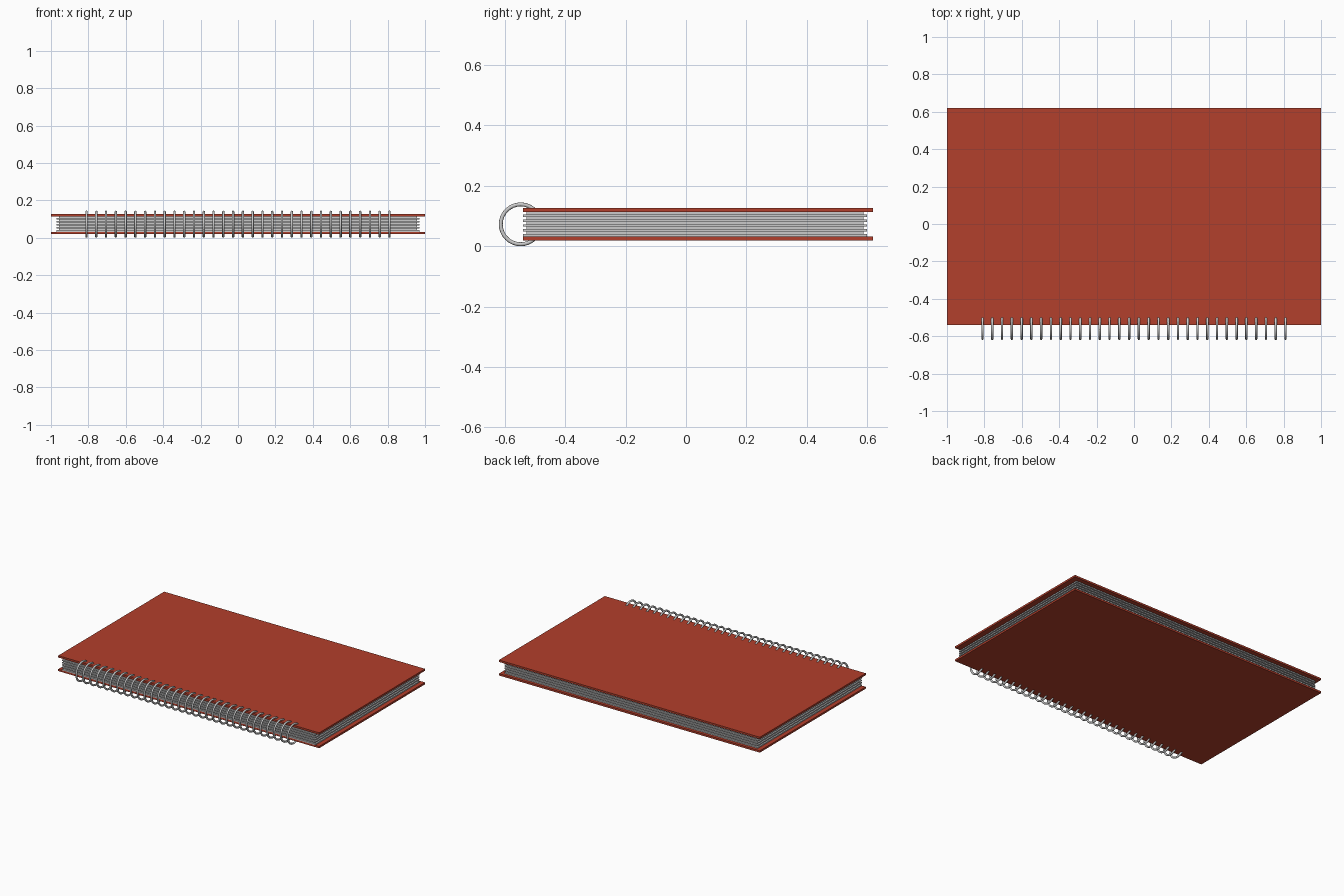
import bpy, math

if "Cube" in bpy.data.objects:
    bpy.data.objects.remove(bpy.data.objects["Cube"])

def material(name, rgba):
    m = bpy.data.materials.new(name)
    m.diffuse_color = rgba
    m.use_nodes = True
    m.node_tree.nodes["Principled BSDF"].inputs["Base Color"].default_value = m.diffuse_color
    return m

def slab(name, x0, x1, y0, y1, z0, z1, mat=None):
    bpy.ops.mesh.primitive_cube_add(size=1, location=((x0 + x1) / 2, (y0 + y1) / 2, (z0 + z1) / 2))
    ob = bpy.context.object
    ob.name = name
    ob.scale = (x1 - x0, y1 - y0, z1 - z0)
    bpy.ops.object.transform_apply(location=False, rotation=False, scale=True)
    if mat:
        ob.data.materials.append(mat)
    return ob

red = material("cover_red", (0.45, 0.05, 0.025, 1))

# Covers
slab("bottom_cover", -1, 1, -0.54, 0.62, 0.019, 0.032, red)
slab("top_cover", -1, 1, -0.54, 0.62, 0.113, 0.126, red)

# Stack of pages, alternately wide and narrow
count = 10
pitch = (0.113 - 0.032) / count
for i in range(count):
    inset = 0.0 if i % 2 == 0 else 0.012
    z = 0.032 + i * pitch
    slab(f"page_{i + 1}", -0.97 + inset, 0.97 - inset, -0.54 + inset, 0.60 - inset, z, z + pitch)

# Wire binding rings
rings = 32
for i in range(rings):
    x = -0.81 + 1.62 * i / (rings - 1)
    bpy.ops.mesh.primitive_torus_add(major_radius=0.066, minor_radius=0.0065,
                                     major_segments=32, minor_segments=10,
                                     location=(x, -0.5475, 0.0725),
                                     rotation=(0, math.pi / 2, 0))
    ring = bpy.context.object
    ring.name = f"binding_ring_{i + 1}"
    bpy.ops.object.shade_smooth()
